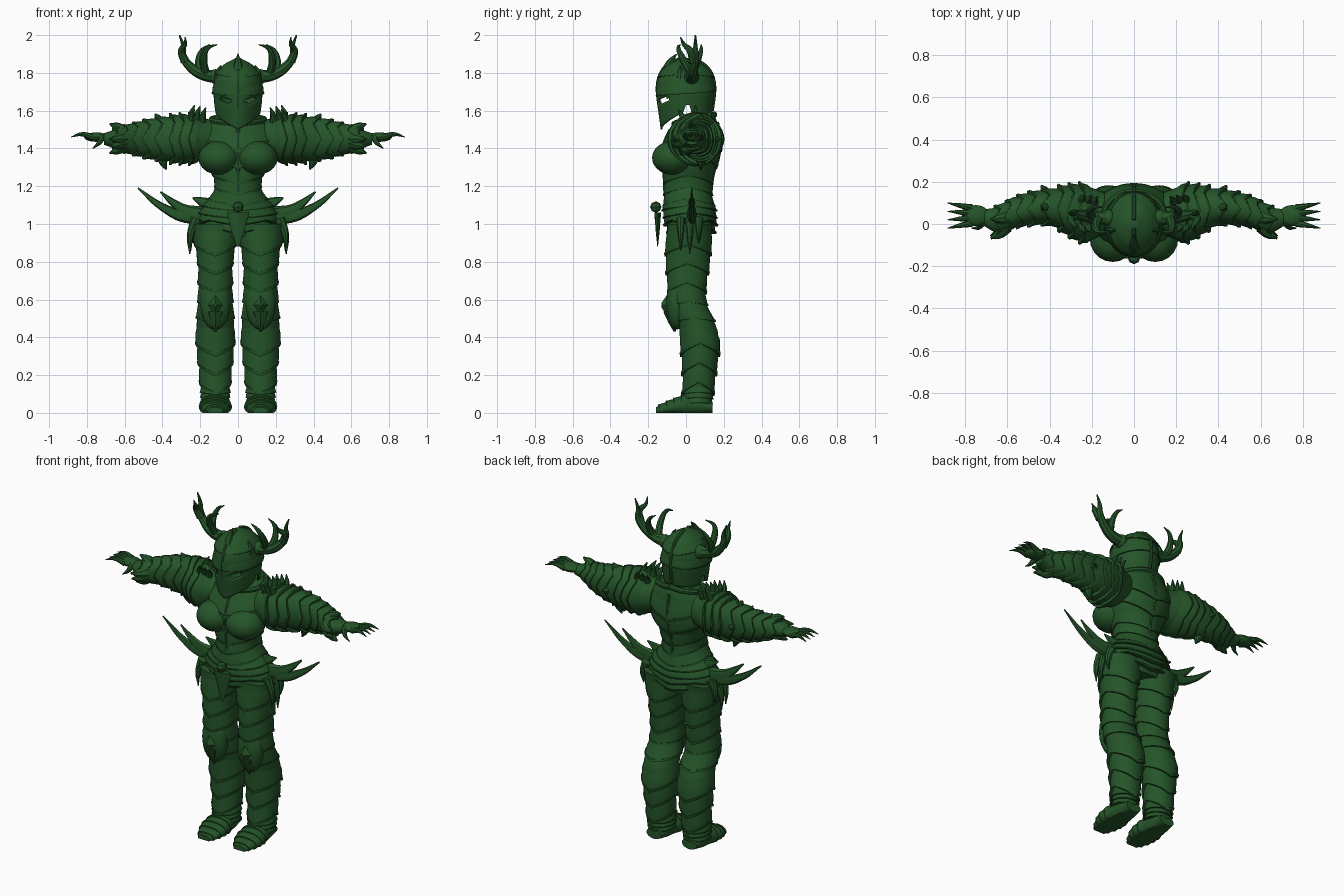
import bpy, bmesh, math
from math import sin, cos, pi, tau, radians
from mathutils import Vector, Matrix

if "Cube" in bpy.data.objects:
    bpy.data.objects.remove(bpy.data.objects["Cube"])

green = bpy.data.materials.new("forest green")
green.use_nodes = True
green.diffuse_color = (.018, .09, .022, 1)
green.node_tree.nodes["Principled BSDF"].inputs["Base Color"].default_value = green.diffuse_color


def finish(name, mesh, mirror):
    mesh.shade_smooth()
    mesh.set_sharp_from_angle(angle=radians(32))
    mesh.materials.clear()
    mesh.materials.append(green)
    ob = bpy.data.objects.new(name, mesh)
    bpy.context.collection.objects.link(ob)
    if mirror:
        ob.modifiers.new("mirror", "MIRROR").use_mirror_merge = False
    return ob


def from_bm(name, bm, mirror=True):
    bmesh.ops.recalc_face_normals(bm, faces=bm.faces)
    mesh = bpy.data.meshes.new(name)
    bm.to_mesh(mesh)
    bm.free()
    return finish(name, mesh, mirror)


class Body:
    """Elliptical form along an axis; each station is (along, centre, width radius, depth radius)."""
    def __init__(self, axis, middle, *stations):
        self.axis, self.middle = axis, middle
        self.stations = sorted((Vector(s) for s in stations), key=lambda s: s[0])
        self.start, self.end = self.stations[0][0], self.stations[-1][0]

    def section(self, s):
        st = self.stations
        s = min(max(s, self.start), self.end)
        i = max(k for k in range(len(st) - 1) if st[k][0] <= s)
        a, b = st[i], st[i + 1]
        before, after = st[max(i - 1, 0)], st[min(i + 2, len(st) - 1)]
        span = b[0] - a[0]
        t = (s - a[0]) / span
        # Smooth cubic through the stations
        c = a + (b - before) * span / (b[0] - before[0]) / 3
        d = b - (after - a) * span / (after[0] - a[0]) / 3
        e, f, g = a.lerp(c, t), c.lerp(d, t), d.lerp(b, t)
        return e.lerp(f, t).lerp(f.lerp(g, t), t)

    def point(self, s, angle, lift=0):
        along, centre, width, depth = self.section(s)
        u = self.middle + (width + lift) * sin(angle)
        v = centre - (depth + lift) * cos(angle)
        return {"z": (u, v, s), "x": (s, v, u), "y": (u, s, max(v, 0))}[self.axis]

    def line(self, first, last, angle, count=5):
        return [self.point(first + (last - first) * i / (count - 1), angle) for i in range(count)]


def turn(count):
    return [tau * i / count for i in range(count)]


def skin(bm, rows):
    rings = [[bm.verts.new(p) for p in row] for row in rows]
    for low, high in zip(rings, rings[1:]):
        for i in range(len(low)):
            bm.faces.new((low[i - 1], low[i], high[i], high[i - 1]))
    return rings


def core(name, body, mirror=True, count=32):
    bm = bmesh.new()
    step = (body.end - body.start) / count
    rings = skin(bm, [[body.point(body.start + step * j, a) for a in turn(count)]
                      for j in range(count + 1)])
    bm.faces.new(rings[0])
    bm.faces.new(rings[-1])
    return from_bm(name, bm, mirror)


def plates(name, body, first, last, count, lift, dip, points=2, mirror=True):
    """Overlapping bands whose flared lower edge runs to points."""
    bm = bmesh.new()
    step = (last - first) / count
    sign = math.copysign(1, step)
    for band in range(count):
        rows = []
        for t, out in ((0, -.4), (.5, .4), (.9, .7), (.9, 1), (1, .9), (1, -.4)):
            row = []
            for a in turn(40):
                wave = abs(a / tau * points % 1 * 2 - 1)
                s = first + step * (band + t * 1.3) + sign * dip * (wave - .3) * t
                row.append(body.point(s, a, lift * out * (.8 + .4 * wave)))
            rows.append(row)
        skin(bm, rows)
    return from_bm(name, bm, mirror)


def tubes(name, radius, *paths, mirror=True, taper=True, squash=1):
    """Curved rods, tapered to a point unless told otherwise; squash flattens them in y."""
    cu = bpy.data.curves.new(name, "CURVE")
    cu.dimensions, cu.bevel_depth, cu.use_fill_caps = "3D", radius, True
    cu.bevel_resolution, cu.resolution_u = 2, 6
    for path in paths:
        sp = cu.splines.new("BEZIER")
        sp.bezier_points.add(len(path) - 1)
        for i, (knot, p) in enumerate(zip(sp.bezier_points, path)):
            knot.co = p
            knot.radius = max(1 - i / (len(path) - 1), .04) ** .7 if taper else 1
            knot.handle_left_type = knot.handle_right_type = "AUTO"
    rod = bpy.data.objects.new(name, cu)
    bpy.context.collection.objects.link(rod)
    graph = bpy.context.evaluated_depsgraph_get()
    mesh = bpy.data.meshes.new_from_object(rod.evaluated_get(graph))
    bpy.data.objects.remove(rod)
    level = paths[0][0][1]
    for v in mesh.vertices:
        v.co.y = level + (v.co.y - level) * squash
    return finish(name, mesh, mirror)


def bent(base, tip, bow=(0, 0, 0)):
    base, tip = Vector(base), Vector(tip)
    return [base, (base + tip) / 2 + Vector(bow), tip]


def ball(name, centre, radii, mirror=True, segments=20):
    bm = bmesh.new()
    bmesh.ops.create_uvsphere(bm, u_segments=segments, v_segments=segments // 2, radius=1,
                              matrix=Matrix.LocRotScale(Vector(centre), None, Vector(radii)))
    return from_bm(name, bm, mirror)


# Legs with thigh, knee, shin and ankle armour
leg = Body("z", .12, (1, .02, .13, .12), (.8, .01, .09, .11), (.6, .01, .09, .09),
           (.42, .07, .1, .1), (.2, .07, .08, .08), (.05, .06, .07, .07))
core("legs", leg)
plates("thigh_plates", leg, 1, .7, count=3, lift=.012, dip=.06)
plates("knee_bands", leg, .69, .52, count=2, lift=.01, dip=.02)
plates("greave_plates", leg, .48, .17, count=3, lift=.014, dip=.07)
plates("ankle_bands", leg, .14, .06, count=3, lift=.012, dip=.01)

# Knee guards: faceted diamonds over rounded cups
knee = Vector((.12, -.05, .58))
ball("knee_cups", knee, (.08, .055, .14))
bm = bmesh.new()
bmesh.ops.create_cone(bm, cap_ends=True, segments=4, radius1=.07, radius2=.01, depth=.05,
                      matrix=Matrix.Translation(knee + Vector((0, -.055, -.01)))
                      @ Matrix.Diagonal((.8, 1, 1.2, 1)) @ Matrix.Rotation(pi / 2, 4, "X"))
from_bm("knee_diamonds", bm)
tubes("knee_points", .05, bent((.12, -.07, .54), (.12, -.06, .43)))

# Feet
foot = Body("y", .12, (.14, .03, .05, .03), (.04, .04, .07, .06), (-.07, .03, .08, .04),
            (-.16, .01, .04, .02))
core("feet", foot)
plates("foot_plates", foot, .03, -.13, count=4, lift=.008, dip=.01)

# Torso
torso = Body("z", 0, (.93, .03, .16, .1), (1.05, .02, .2, .13), (1.2, .01, .12, .12),
             (1.4, .03, .19, .15), (1.52, .05, .17, .12), (1.58, .07, .11, .08))
core("torso", torso, mirror=False)
plates("abdomen_plates", torso, 1.32, 1.14, count=3, lift=.01, dip=.05, mirror=False)
plates("chest_plates", torso, 1.56, 1.38, count=2, lift=.012, dip=.09, mirror=False)
plates("belt", torso, 1.14, 1.06, count=2, lift=.016, dip=.03, mirror=False)
plates("hip_skirt", torso, 1.06, .98, count=2, lift=.024, dip=.03, points=4, mirror=False)
ball("breast_plates", (.1, -.07, 1.35), (.11, .11, .09))
tubes("centre_ridges", .01, torso.line(1.5, 1.17, 0), torso.line(1.54, 1.17, pi),
      mirror=False, taper=False)
tubes("collar", .016, [torso.point(1.53 + .05 * a / pi, a) for a in turn(16)[:9]], taper=False)

# Belt buckle and hanging tassets
ball("belt_buckle", (0, -.16, 1.09), (.03, .03, .03), mirror=False, segments=8)
tubes("front_tasset", .06, bent((0, -.15, 1.06), (0, -.15, .88)), mirror=False, squash=.3)
tubes("side_tassets", .03, *[bent((.22, y, 1.03), (.26 - abs(y) / 4, y, .82 + abs(y)), (.015, 0, 0))
                             for y in (.02, -.04, .08)], squash=.8)

# Swept hip blades
tubes("hip_blades", .045, [(.16, .03, 1.05), (.28, .03, 1.04), (.4, .03, 1.09), (.53, .03, 1.19)],
      [(.2, .03, 1.05), (.28, .03, 1.07), (.34, .03, 1.11), (.41, .03, 1.17)],
      bent((.13, .03, 1.09), (.24, .03, 1.14)), squash=.6)

# Arms
arm = Body("x", 1.45, (.14, .05, .1, .1), (.24, .05, .12, .13), (.4, .08, .11, .08),
           (.55, .06, .08, .07), (.65, .02, .05, .06), (.71, .03, .03, .04))
core("arms", arm)
plates("shoulder_plates", arm, .18, .33, count=3, lift=.02, dip=.03, points=4)
plates("upper_arm_plates", arm, .33, .46, count=2, lift=.014, dip=.04, points=4)
plates("forearm_plates", arm, .47, .63, count=3, lift=.012, dip=.03, points=4)

# Spikes standing out from the arm plates
def arm_spike(s, angle, length, lean):
    return bent(arm.point(s, angle, -.02), arm.point(s + lean, angle, length), (-lean / 4, 0, 0))


tubes("shoulder_fins", .025, *[arm_spike(s, pi / 2 + fan, .06, -.02)
                               for s in (.19, .22, .25) for fan in (-.5, 0, .5)])
tubes("elbow_spikes", .035, *[arm_spike(.42, a, .03, .02) for a in (pi / 2, pi)],
      arm_spike(.4, -pi / 2, .05, -.02))
tubes("cuff_flaps", .045, *[arm_spike(.62, a, .04, .06) for a in (-1.2, -.5, 0, pi / 2)])

# Hands with spread fingers
palm = Vector((.75, .04, 1.46))
ball("palms", palm, (.065, .05, .025))
tubes("fingers", .018, *[bent(palm + Vector((.02, .03 * k, 0)), palm + Vector((.135, .05 * k, 0)), (0, 0, .015))
                         for k in (-1.2, -.4, .4, 1.2)])
tubes("thumbs", .02, bent(palm - Vector((.03, .03, 0)), (.77, -.02, 1.4), (-.01, -.01, 0)))

# Helmet: open shell with eye slots and a notched lower edge
helm = Body("z", 0, (1.5, 0, .11, .12), (1.7, 0, .13, .15), (1.78, 0, .12, .14),
            (1.84, 0, .08, .1), (1.88, 0, .01, .02))


def lower_edge(angle):
    away = min(angle, tau - angle)
    if away < 1.5:
        return 1.5 + .06 * away
    return 1.63 if away < 1.8 else 1.58


bm = bmesh.new()
shell_rows = []
for j in range(27):
    t = j / 26
    shell_rows.append([helm.point(lower_edge(a) * (1 - t) + helm.end * t, a,
                                  .014 * max(0, cos(a)) ** 9 * (1 - t)) for a in turn(48)])
bm.faces.new(skin(bm, shell_rows)[-1])
slots = []
for face in bm.faces:
    c = face.calc_center_median()
    if c.y < 0 and .03 < abs(c.x) < .1 and abs(c.z - 1.64 - abs(c.x) / 5) < .01:
        slots.append(face)
bmesh.ops.delete(bm, geom=slots, context="FACES")
from_bm("helmet", bm, mirror=False).modifiers.new("thickness", "SOLIDIFY").thickness = .008
plates("helmet_brow", helm, 1.76, 1.71, count=1, lift=.01, dip=.03, points=1, mirror=False)
plates("helmet_crown_band", helm, 1.84, 1.8, count=1, lift=.01, dip=.02, mirror=False)
tubes("helmet_crest", .01, helm.line(1.56, helm.end, 0, 9), helm.line(1.6, helm.end, pi, 9),
      mirror=False, taper=False)
tubes("helmet_peak", .03, bent((0, -.1, 1.81), (0, -.05, 1.9), (0, -.01, 0)), mirror=False)
tubes("helmet_ear_points", .025, bent((.1, -.03, 1.77), (.09, -.03, 1.84), (.01, 0, 0)))

# Antlers: main beam, fork and two inner tines
ball("antler_roots", (.12, .03, 1.78), (.035, .04, .04), segments=14)
tubes("antler_beams", .036, [(.11, .03, 1.78), (.18, .03, 1.79), (.25, .04, 1.83), (.29, .05, 1.89),
                             (.29, .05, 1.94), (.31, .05, 2)])
tubes("antler_tines", .024, [(.28, .04, 1.86), (.3, .02, 1.92), (.28, -.01, 1.95), (.28, -.03, 1.99)],
      [(.17, .03, 1.79), (.18, -.02, 1.88), (.16, -.04, 1.93), (.11, -.03, 1.95)],
      [(.2, .03, 1.8), (.21, .06, 1.86), (.19, .08, 1.92), (.15, .08, 1.95)])
